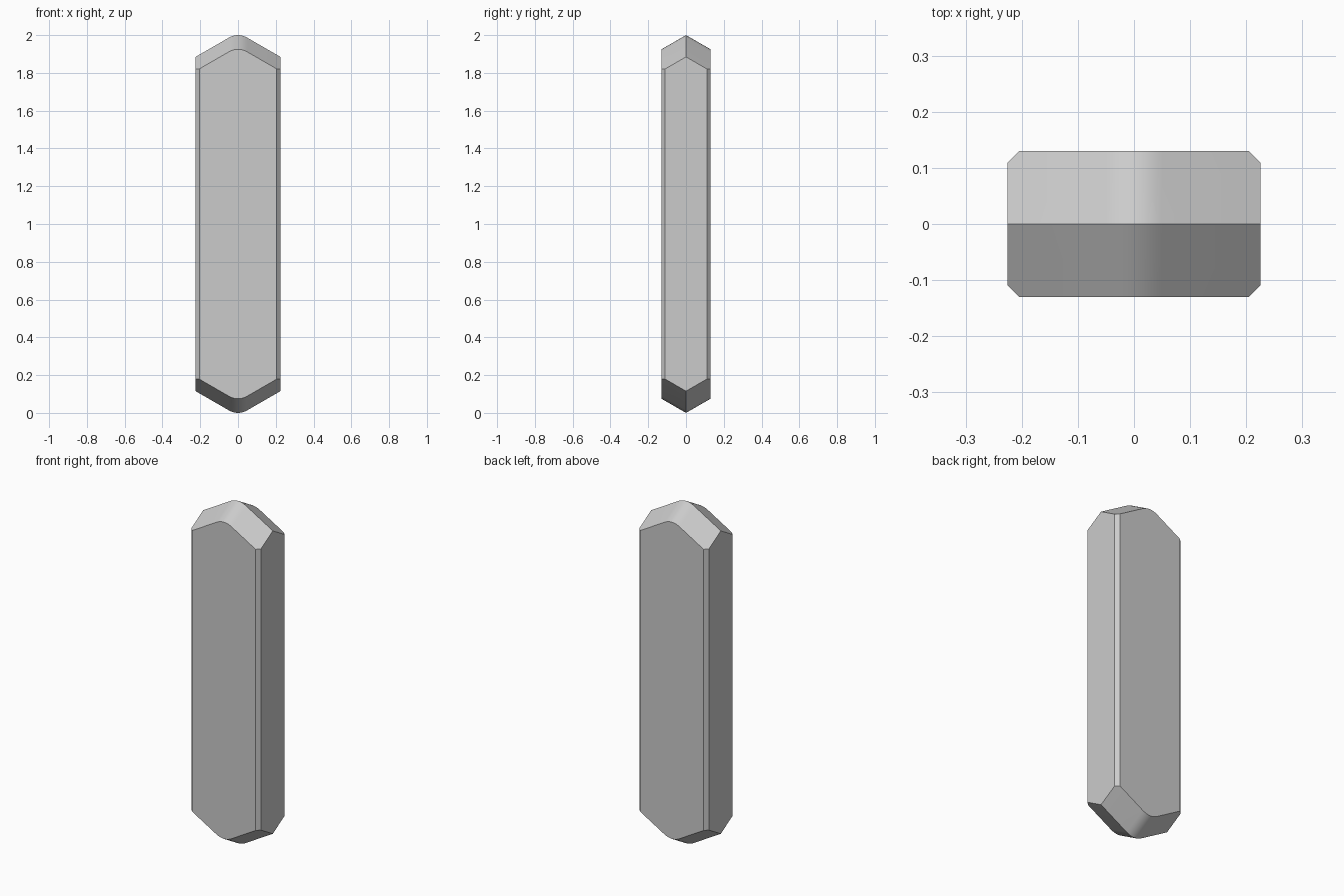
import bpy
import bmesh

old = bpy.data.objects.get("Cube")
if old:
    bpy.data.objects.remove(old, do_unlink=True)

WIDTH, DEPTH = 0.225, 0.13     # half sizes of the column
BEVEL = 0.02                   # corner chamfer
SLOPE = 0.577                  # 30 degree facets
ROUND = 0.05                   # half width of the rounded crest
STEPS = 5

# Stone material
stone = bpy.data.materials.new("grey stone")
stone.use_nodes = True
grey = (0.6, 0.6, 0.6, 1)
stone.diffuse_color = grey
stone.node_tree.nodes["Principled BSDF"].inputs["Base Color"].default_value = grey


def drop(x, y):
    """Distance of the tip surface below the crest."""
    a = abs(x)
    across = SLOPE * a * a / (2 * ROUND) if a < ROUND else SLOPE * (a - ROUND / 2)
    return across + SLOPE * abs(y)


# Stations across the width: chamfer corners and the rounded crest
crest = [ROUND * i / STEPS for i in range(-STEPS, STEPS + 1)]
edge = WIDTH - BEVEL
xs = [-WIDTH, -edge] + crest + [edge, WIDTH]
last = len(xs) - 1

bm = bmesh.new()


def row(side, top):
    """One line of tip vertices: side 0 is the ridge, -1 front, 1 back."""
    verts = []
    for i, x in enumerate(xs):
        y = side * (DEPTH - BEVEL if i in (0, last) else DEPTH)
        z = 2 - drop(x, y) if top else drop(x, y)
        verts.append(bm.verts.new((x, y, z)))
    return verts


upper = {s: row(s, True) for s in (-1, 0, 1)}
lower = {s: row(s, False) for s in (-1, 0, 1)}

# Sloped tip facets
for tip in (upper, lower):
    for s in (-1, 1):
        for i in range(last):
            bm.faces.new((tip[0][i], tip[0][i + 1], tip[s][i + 1], tip[s][i]))

# Broad front and back faces with their corner chamfers
for s in (-1, 1):
    u, l = upper[s], lower[s]
    bm.faces.new(u[1:last] + l[1:last][::-1])
    for i in (0, last - 1):
        bm.faces.new((u[i], u[i + 1], l[i + 1], l[i]))

# Narrow side faces
for i in (0, last):
    bm.faces.new([upper[s][i] for s in (-1, 0, 1)] + [lower[s][i] for s in (1, 0, -1)])

bmesh.ops.recalc_face_normals(bm, faces=bm.faces)
mesh = bpy.data.meshes.new("crystal_column")
bm.to_mesh(mesh)
bm.free()
mesh.materials.append(stone)

column = bpy.data.objects.new("crystal_column", mesh)
bpy.context.collection.objects.link(column)
bpy.ops.object.select_all(action="DESELECT")
column.select_set(True)
bpy.context.view_layer.objects.active = column
bpy.ops.object.shade_smooth_by_angle()
